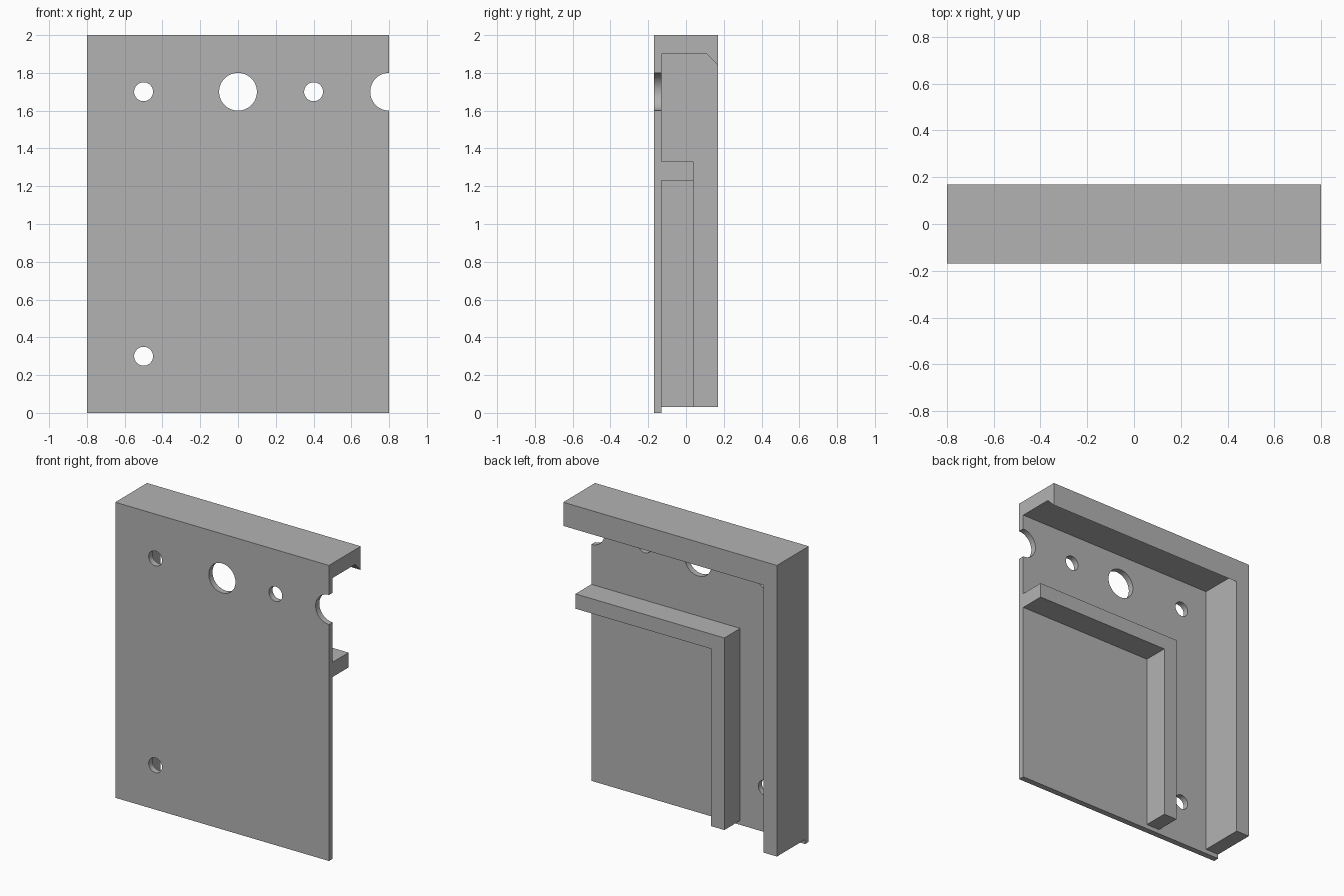
import bpy, bmesh, math
from mathutils import Vector

if "Cube" in bpy.data.objects:
    bpy.data.objects.remove(bpy.data.objects["Cube"], do_unlink=True)

GREY = (0.45, 0.45, 0.45, 1)
grey = bpy.data.materials.new("plain_grey")
grey.use_nodes = True
grey.diffuse_color = GREY
grey.node_tree.nodes["Principled BSDF"].inputs["Base Color"].default_value = GREY


def prism(name, points, travel):
    """Extrude a closed outline of 3D points along a vector."""
    bm = bmesh.new()
    face = bm.faces.new([bm.verts.new(p) for p in points])
    out = bmesh.ops.extrude_face_region(bm, geom=[face])
    moved = [v for v in out["geom"] if isinstance(v, bmesh.types.BMVert)]
    bmesh.ops.translate(bm, verts=moved, vec=Vector(travel))
    bmesh.ops.recalc_face_normals(bm, faces=bm.faces)
    mesh = bpy.data.meshes.new(name)
    bm.to_mesh(mesh)
    bm.free()
    mesh.materials.append(grey)
    obj = bpy.data.objects.new(name, mesh)
    bpy.context.collection.objects.link(obj)
    return obj


def combine(target, tool, operation):
    """Apply a boolean and remove the tool object."""
    mod = target.modifiers.new(operation.lower(), "BOOLEAN")
    mod.operation, mod.solver, mod.object = operation, "EXACT", tool
    bpy.context.view_layer.objects.active = target
    bpy.ops.object.modifier_apply(modifier=mod.name)
    bpy.data.objects.remove(tool, do_unlink=True)


HALF, FRONT, INNER, BACK = 0.8, -0.17, -0.13, 0.17
WALL, FOOT, TOP = 0.1, 0.03, 2.0
ROOT = -0.15  # depth at which walls and ribs sink into the plate

# Front plate with top flange and its chamfered back lip
outline = [(FRONT, 0), (INNER, 0), (INNER, 1.9), (0.11, 1.9),
           (BACK, 1.84), (BACK, TOP), (FRONT, TOP)]
panel = prism("panel_housing", [(-HALF, y, z) for y, z in outline], (2 * HALF, 0, 0))

# Side wall on the closed side
corners = [(-HALF, FOOT), (WALL - HALF, FOOT), (WALL - HALF, 1.95), (-HALF, 1.95)]
wall = prism("side_wall", [(x, ROOT, z) for x, z in corners], (0, BACK - ROOT, 0))
combine(panel, wall, "UNION")

# Inner L-shaped rib
rib_x, rib_z = -0.315, 1.33
corners = [(rib_x, FOOT), (rib_x + WALL, FOOT), (rib_x + WALL, rib_z - WALL),
           (HALF, rib_z - WALL), (HALF, rib_z), (rib_x, rib_z)]
rib = prism("inner_rib", [(x, ROOT, z) for x, z in corners], (0, 0.04 - ROOT, 0))
combine(panel, rib, "UNION")

# Round holes, the last one cutting a half circle out of the open edge
for x, z, radius in [(-0.5, 0.3, 0.05), (-0.5, 1.7, 0.05), (0, 1.7, 0.1),
                     (0.4, 1.7, 0.05), (HALF, 1.7, 0.1)]:
    ring = [math.tau * i / 48 for i in range(48)]
    cutter = prism("hole_cutter", [(x + radius * math.cos(a), -0.3, z + radius * math.sin(a))
                                   for a in ring], (0, 0.2, 0))
    combine(panel, cutter, "DIFFERENCE")

# Smooth the hole walls, keep the edges sharp
bpy.ops.object.select_all(action="DESELECT")
panel.select_set(True)
bpy.context.view_layer.objects.active = panel
bpy.ops.object.shade_smooth_by_angle(angle=math.radians(30))
